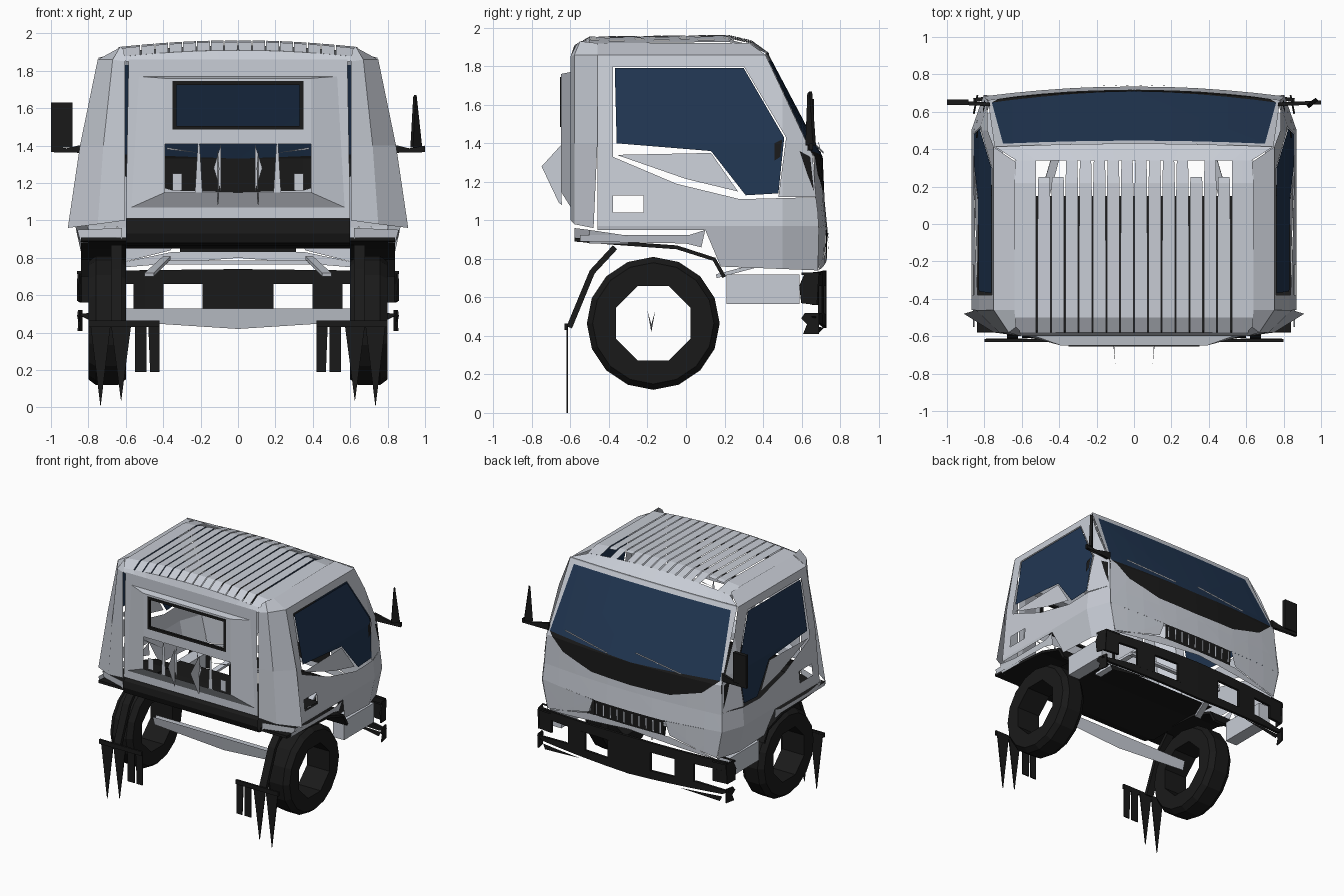
import bpy, bmesh, math
from mathutils import Vector

if "Cube" in bpy.data.objects:
    bpy.data.objects.remove(bpy.data.objects["Cube"])


def material(name, rgb):
    m = bpy.data.materials.new(name)
    m.diffuse_color = (*rgb, 1)
    m.use_nodes = True
    m.node_tree.nodes["Principled BSDF"].inputs["Base Color"].default_value = m.diffuse_color
    return m


BODY = material("light grey paint", (0.58, 0.61, 0.67))
BLACK = material("black trim", (0.01, 0.01, 0.01))
GLASS = material("navy glass", (0.015, 0.037, 0.085))


def finish(name, bm, mat, outward=True, thick=0):
    bm.normal_update()
    if outward:
        c = Vector((0, 0, 1.2))
        for f in bm.faces:
            if f.normal.dot(f.calc_center_median() - c) < 0:
                f.normal_flip()
    me = bpy.data.meshes.new(name)
    bm.to_mesh(me)
    bm.free()
    me.materials.append(mat)
    ob = bpy.data.objects.new(name, me)
    bpy.context.collection.objects.link(ob)
    if thick:
        ob.modifiers.new("thickness", "SOLIDIFY").thickness = thick
    return ob


def lerp(knots, z):
    if z <= knots[0][0]:
        return knots[0][1]
    for (a, p), (b, q) in zip(knots, knots[1:]):
        if z <= b:
            return p + (q - p) * (z - a) / (b - a)
    return knots[-1][1]


# Cab surface: half width of the sides and depth of the nose
SIDE = [(.74, .82), (.97, .87), (1.4, .83), (1.86, .75), (1.92, .63)]
NOSE = [(.74, .73), (.95, .735), (1.1, .72), (1.33, .71), (1.86, .43)]
BOW = [(1.35, .05), (1.86, .02)]


def side(y, z):
    return lerp(SIDE, z) - .35 * max(0, y - .5)


def nose(x, z):
    return lerp(NOSE, z) - lerp(BOW, z) * (x / .8) ** 2


def side_map(u, z, s):
    return (s * side(u, z), u, z)


def nose_map(u, z, s):
    return (s * u, nose(u, z), z)


def rear_map(y):
    return lambda u, z, s: (s * u, y, z)


def sheet(name, mat, polys, fn, thick=0):
    """Flat outlines cut on a grid, wrapped on a surface and mirrored."""
    bm = bmesh.new()
    for s in (1, -1):
        part = bmesh.new()
        for p in polys:
            part.faces.new([part.verts.new((u, 0, z)) for u, z in p])
        part.normal_update()
        bmesh.ops.triangulate(part, faces=part.faces[:])
        cuts = [((0, 0, z), (0, 0, 1)) for z in (.97, 1.1, 1.33, 1.4, 1.86)]
        cuts += [((u, 0, 0), (1, 0, 0)) for u in (.2, .35, .5, .65)]
        for co, no in cuts:
            bmesh.ops.bisect_plane(part, geom=part.verts[:] + part.edges[:] + part.faces[:],
                                   plane_co=co, plane_no=no)
        new = {v: bm.verts.new(fn(v.co.x, v.co.z, s)) for v in part.verts}
        for f in part.faces:
            bm.faces.new([new[v] for v in f.verts])
        part.free()
    return finish(name, bm, mat, thick=thick)


def grid(name, mat, rows, mirror=False, thick=0):
    """Skin between rows of points."""
    bm = bmesh.new()
    for s in ((1, -1) if mirror else (1,)):
        vs = [[bm.verts.new((s * x, y, z)) for x, y, z in r] for r in rows]
        for a, b in zip(vs, vs[1:]):
            for i in range(len(a) - 1):
                bm.faces.new((a[i], a[i + 1], b[i + 1], b[i]))
    return finish(name, bm, mat, thick=thick)


def box(name, mat, x0, x1, y0, y1, z0, z1, mirror=False):
    bm = bmesh.new()
    for s in ((1, -1) if mirror else (1,)):
        r = bmesh.ops.create_cube(bm, size=1)
        for v in r["verts"]:
            v.co = (s * ((x0 + x1) / 2 + v.co.x * (x1 - x0)),
                    (y0 + y1) / 2 + v.co.y * (y1 - y0), (z0 + z1) / 2 + v.co.z * (z1 - z0))
    bmesh.ops.recalc_face_normals(bm, faces=bm.faces[:])
    return finish(name, bm, mat, outward=False)


# Sides: glass, frame, door skin with its gaps, sill
sheet("side_window", GLASS, [[(-.37, 1.79), (.30, 1.79), (.51, 1.43), (.48, 1.14),
                              (.31, 1.13), (.13, 1.36), (-.36, 1.40)]], side_map)
sheet("door_frame", BODY, [
    [(-.46, .95), (-.38, .95), (-.38, 1.80), (-.46, 1.80)],
    [(-.46, 1.80), (.30, 1.80), (.412, 1.86), (.33, 1.92), (-.46, 1.92)],
    [(.30, 1.80), (.412, 1.86), (.657, 1.34), (.675, 1.12), (.48, 1.12), (.52, 1.43)]], side_map)
sheet("door_skin", BODY, [
    [(-.36, 1.34), (.13, 1.35), (.27, 1.15), (.0, 1.215)],
    [(-.38, 1.33), (-.05, 1.19), (.28, 1.11), (.675, 1.12), (.685, 1.04), (-.22, 1.04), (-.22, 1.13), (-.38, 1.13)],
    [(-.46, .95), (.69, .95), (.685, 1.04), (-.46, 1.04)]], side_map)
sheet("side_sill", BODY, [[(.1, .95), (.69, .95), (.685, .74), (.18, .76)],
                          [(-.55, .89), (.0, .88), (.08, .86), (.1, .95), (.02, .925), (-.55, .925)]], side_map)
box("cab_step", BODY, .70, .80, .21, .59, .565, .72, True)
# Quarter trim under the windscreen corners
sheet("corner_trim", BLACK, [[(.59, 1.36), (.645, 1.33), (.665, 1.15), (.63, 1.24)],
                             [(.46, 1.40), (.50, 1.42), (.49, 1.33), (.46, 1.31)]],
      lambda u, z, s: (s * (side(u, z) + .006), u, z))

# Nose: windscreen, surround, cowl, front panel, lamps, grille
sheet("windscreen", GLASS, [[(0, 1.83), (.70, 1.83), (.76, 1.36), (0, 1.33)]], nose_map)
sheet("windscreen_frame", BODY, [[(0, 1.83), (0, 1.87), (.745, 1.87), (.78, 1.34), (.76, 1.36), (.70, 1.83)]], nose_map)
sheet("cowl", BLACK, [[(0, 1.33), (.76, 1.36), (.62, 1.24), (.35, 1.16), (0, 1.15)]], nose_map)
sheet("front_panel", BODY, [[(0, 1.15), (.35, 1.16), (.62, 1.24), (.76, 1.36), (.78, 1.34),
                             (.803, .97), (.3, .95), (0, .95)]], nose_map)
sheet("headlamp", BODY, [[(.32, .95), (.803, .97), (.755, .75), (.6, .78), (.36, .84)]], nose_map)
sheet("grille", BLACK, [[(0, .95), (.31, .95), (.31, .83), (0, .83)]], nose_map)
sheet("grille_lip", BODY, [[(0, .83), (.36, .83), (.6, .78), (.755, .74), (.6, .75), (0, .80)]], nose_map)
for i in range(5):
    x = .03 + i * .062
    sheet("grille_bar", BODY, [[(x, .845), (x + .012, .845), (x + .012, .935), (x, .935)]],
          lambda u, z, s: (s * u, nose(u, z) + .008, z))
for x in (-.45, .2):
    a, b = (x, 1.345), (x + .42, 1.40)
    grid("wiper", BODY, [[(u, nose(u, z) + .015, z) for u, z in (a, b)],
                         [(u, nose(u, z) + .015, z + .012) for u, z in (a, b)]])

# Bumper: bars and uprights with openings between
sheet("bumper", BLACK, [
    [(0, .66), (.84, .66), (.84, .73), (0, .74)], [(0, .44), (.80, .47), (.86, .50), (.6, .52), (0, .51)],
    [(0, .51), (.19, .51), (.19, .66), (0, .66)], [(.4, .51), (.56, .51), (.56, .66), (.4, .66)],
    [(.72, .56), (.84, .56), (.84, .66), (.72, .66)]], nose_map, .02)
sheet("bumper_end", BLACK, [[(.60, .57), (.68, .56), (.69, .72), (.62, .73), (.59, .66)],
                            [(.60, .49), (.62, .52), (.69, .52), (.69, .41), (.61, .41), (.63, .46)]],
      lambda u, z, s: (s * (.86 - .2 * (u - .6)), u, z), .01)
grid("bumper_shelf", BLACK, [[(.72, .6, z), (.86, .6, z), (.84, .69, z), (.72, .7, z)] for z in (.715, .73)], True)
sheet("bumper_skirt", BLACK, [[(.45, .44), (.8, .45), (.78, .41)]], nose_map)

# Roof: separate slats, solid edges, front and rear bands
ROOF = [(-.58, -.045), (-.5, 0), (.22, .008), (.34, -.02)]


def roof(x, y):
    return (x, y, 1.955 - .035 * (x / .63) ** 2 + lerp(ROOF, y))


for i in range(-7, 7):
    x, end = (i + .5) * .074, (.25 if i in (-7, -6, 4, 6) else .34)
    grid("roof_slat", BODY, [[roof(x - w, y), roof(x + w, y)] for y, w in
                             ((-.58, .034), (-.5, .034), (-.1, .034), (.22, .033), (end, .03))])
grid("roof_edge", BODY, [[roof(.525, y), roof(.58, y), roof(.64, y)] for y in (-.58, -.5, .22, .34)], True)
xs = [i * .105 for i in range(7)]
grid("roof_front_band", BODY, [[roof(x, .34) for x in xs],
                               [(x * 1.18, nose(x * 1.18, 1.87), 1.87) for x in xs]], True)
grid("roof_rear_band", BODY, [[roof(x, -.58) for x in xs], [(x * .95, -.60, 1.85) for x in xs]], True)

# Rear corners, flaring at the foot
grid("rear_corner", BODY, [
    [(.605, -.6, 1.0), (.75, -.58, .98), (.91, -.48, .96)],
    [(.605, -.6, 1.4), (.72, -.58, 1.4), (.845, -.46, 1.4)],
    [(.605, -.6, 1.85), (.67, -.58, 1.86), (.75, -.46, 1.86)],
    [(.61, -.57, 1.91), (.63, -.55, 1.93), (.64, -.46, 1.92)]], True)
grid("rear_sill", BODY, [[(.62, -.58, .9), (.84, -.5, .88), (.84, -.3, .88)],
                         [(.62, -.58, .96), (.86, -.5, .95), (.86, -.3, .92)]], True)


# Rear wall: frame stepping out to a raised panel
def ring(hw_top, hw_bot, y, z0, z1):
    return [(-hw_bot, y, z0), (hw_bot, y, z0), (hw_top, y, z1), (-hw_top, y, z1), (-hw_bot, y, z0)]


grid("rear_wall", BODY, [ring(.585, .6, -.6, 1.01, 1.86), ring(.53, .57, -.6, 1.07, 1.77),
                         ring(.39, .39, -.65, 1.15, 1.76)])
sheet("rear_window_surround", BODY, [
    [(0, 1.41), (.39, 1.41), (.39, 1.49), (0, 1.49)], [(.34, 1.49), (.39, 1.49), (.39, 1.76), (.34, 1.76)],
    [(0, 1.74), (.34, 1.74), (.34, 1.76), (0, 1.76)]], rear_map(-.65))
grid("rear_window_frame", BLACK, [ring(.35, .35, -.655, 1.485, 1.745), ring(.33, .33, -.655, 1.505, 1.725)],
     thick=.02)
# Broken ribs in the opening below the rear window
sheet("rear_rib", BODY, [[(.30, 1.16), (.35, 1.16), (.35, 1.25), (.30, 1.25)],
                         [(.19, 1.15), (.23, 1.15), (.215, 1.41), (.205, 1.41)],
                         [(.09, 1.41), (.13, 1.28), (.09, 1.15)],
                         [(.2, 1.36), (.38, 1.39), (.38, 1.38)]], rear_map(-.65))
grid("rear_fin", BODY, [[(.11, -.65, 1.39), (.10, -.75, 1.28)], [(.11, -.645, 1.08), (.105, -.66, 1.09)]], True)

# Black lower rear bar and floor
grid("rear_bar", BLACK, [[(-.6, y, z), (.6, y, z)] for y, z in
                         ((-.57, 1.01), (-.6, .98), (-.61, .93), (-.59, .88), (-.52, .865))])
grid("floor", BLACK, [[(-.62, y, z), (.62, y, z)] for y, z in ((-.52, .865), (-.1, .87), (.15, .85))])

# Wheel arches and mudflap arms
grid("wheel_arch", BLACK, [[(.6, y, z), (.84, y, z)] for y, z in
                           ((-.58, .89), (-.4, .875), (-.05, .85), (.14, .79), (.19, .7))], True, .02)
grid("flap_arm", BLACK, [[(.62, y, z), (.68, y, z)] for y, z in
                         ((-.38, .87), (-.5, .74), (-.62, .45))], True, .03)
box("flap_rail", BLACK, .42, .80, -.63, -.615, .43, .465, True)
sheet("mudflap", BLACK, [[(.42, .19), (.47, .19), (.48, .45), (.42, .45)],
                         [(.49, .19), (.55, .19), (.55, .45), (.49, .45)],
                         [(.57, .45), (.68, .45), (.625, .03)], [(.68, .45), (.79, .45), (.735, 0)]],
      rear_map(-.62), .008)

# Wheels: tyres with an open eight-sided centre
for s, name in ((1, "right_wheel"), (-1, "left_wheel")):
    bm = bmesh.new()
    rings = []
    for x, r in ((.6, 0), (.6, .315), (.64, .345), (.76, .345), (.8, .315), (.8, 0)):
        vs = []
        for k in range(16):
            a = math.pi * (k + 1) / 8 + math.pi / 8
            rr = r or (.21 if k % 2 else .21 * math.cos(math.pi / 8))
            vs.append(bm.verts.new((s * x, -.17 + rr * math.cos(a), .465 + rr * math.sin(a))))
        rings.append(vs)
    for a, b in zip(rings, rings[1:] + rings[:1]):
        for k in range(16):
            bm.faces.new((a[k], a[(k + 1) % 16], b[(k + 1) % 16], b[k]))
    bmesh.ops.recalc_face_normals(bm, faces=bm.faces[:])
    finish(name, bm, BLACK, outward=False)

# Axle plate and chassis struts
grid("axle", BODY, [[(0, -.2, .53), (.62, -.2, .53)], [(0, -.18, .42), (.62, -.18, .46)],
                    [(0, -.16, .53), (.62, -.16, .53)]], True)
grid("strut", BODY, [[(.45, .16, .7), (.5, .16, .7)], [(.36, .5, .79), (.40, .5, .79)]], True, .02)
box("chassis_crossbar", BODY, -.42, .42, .45, .48, .765, .785)

# Mirrors: a plate on one side, a shard on the other
grid("mirror_arm", BLACK, [[(.77, .65, 1.42), (1.0, .66, 1.365)], [(.77, .65, 1.36), (1.0, .66, 1.40)]], True, .02)
box("left_mirror", BLACK, -1.0, -.885, .635, .665, 1.39, 1.63)
grid("right_mirror", BLACK, [[(.935, .62, 1.39), (.985, .66, 1.39)], [(.95, .63, 1.66), (.955, .64, 1.67)]],
     thick=.02)
